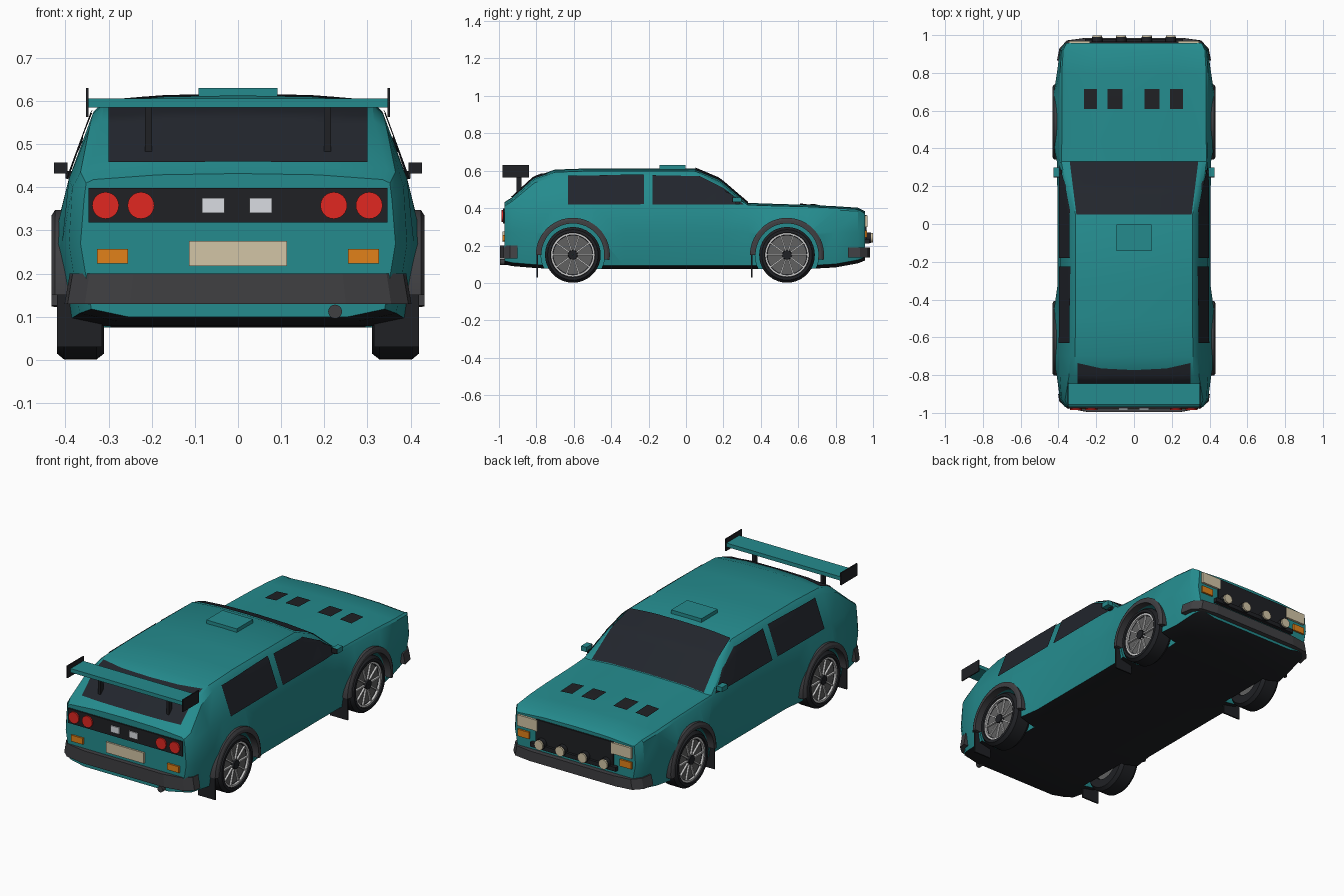
import bpy, bmesh, math
from mathutils import Vector
from mathutils.bvhtree import BVHTree

if "Cube" in bpy.data.objects:
    bpy.data.objects.remove(bpy.data.objects["Cube"])

def material(name, r, g, b):
    m = bpy.data.materials.new(name)
    m.diffuse_color = (r, g, b, 1)
    m.use_nodes = True
    m.node_tree.nodes["Principled BSDF"].inputs["Base Color"].default_value = m.diffuse_color
    return m

TEAL = material("teal_paint", .018, .26, .27)
BLACK = material("black", .014, .015, .018)
GLASS = material("dark_glass", .016, .019, .026)
GREY = material("bumper_grey", .05, .05, .055)
SILVER = material("silver", .55, .55, .53)
RIM = material("rim_grey", .12, .12, .12)
RED = material("red_lens", .75, .02, .015)
ORANGE = material("orange_lens", .75, .22, .01)
CREAM = material("cream", .65, .56, .38)
WHITE = material("white", .7, .72, .76)

def finish(name, bm, *mats):
    bmesh.ops.recalc_face_normals(bm, faces=bm.faces)
    me = bpy.data.meshes.new(name)
    bm.to_mesh(me)
    bm.free()
    for m in mats:
        me.materials.append(m)
    ob = bpy.data.objects.new(name, me)
    bpy.context.collection.objects.link(ob)
    return ob

def smooth(ob, deg=30):
    bpy.ops.object.select_all(action='DESELECT')
    ob.select_set(True)
    bpy.context.view_layer.objects.active = ob
    bpy.ops.object.shade_smooth_by_angle(angle=math.radians(deg))

def box(name, x, y, z, mat):
    """Box from (min, max) ranges."""
    bm = bmesh.new()
    bmesh.ops.create_cube(bm, size=1)
    for v in bm.verts:
        v.co = [a + (b - a) * (c + .5) for (a, b), c in zip((x, y, z), v.co)]
    return finish(name, bm, mat)

def sides(name, x, y, z, mat):
    for s, tag in ((1, "right"), (-1, "left")):
        box(f"{name}_{tag}", sorted((s * x[0], s * x[1])), y, z, mat)

def disc(name, x, y, z, r, depth, mat):
    bpy.ops.mesh.primitive_cylinder_add(vertices=24, radius=r, depth=depth, location=(x, y, z),
                                        rotation=(math.pi / 2, 0, 0))
    ob = bpy.context.object
    ob.name = name
    ob.data.materials.append(mat)
    smooth(ob)

def revolve(name, profile, s, y, z, mat, a0=0, a1=360, n=36):
    """Turn a closed (x, radius) profile around an axle parallel to x."""
    bm = bmesh.new()
    full = a1 - a0 == 360
    rings = []
    for i in range(n if full else n + 1):
        a = math.radians(a0 + (a1 - a0) * i / n)
        rings.append([bm.verts.new((s * x, y + r * math.cos(a), z + r * math.sin(a))) for x, r in profile])
    pairs = list(zip(rings, rings[1:])) + ([(rings[-1], rings[0])] if full else [])
    m = len(profile)
    for p, q in pairs:
        for k in range(m):
            bm.faces.new((p[k], p[(k + 1) % m], q[(k + 1) % m], q[k]))
    if not full:
        bm.faces.new(rings[0])
        bm.faces.new(rings[-1])
    ob = finish(name, bm, mat)
    smooth(ob)
    return ob

# Body loft: y, floor z, widest half width, belt z, shoulder x, shoulder z, roof half width, top z
sections = [
    (-.97, .10, .365, .37, .352, .41, .335, .432),
    (-.93, .09, .392, .40, .365, .435, .345, .458),
    (-.81, .08, .408, .42, .345, .535, .315, .568),
    (-.70, .075, .428, .42, .337, .57, .312, .606),
    (-.50, .075, .43, .42, .335, .575, .31, .613),
    (-.33, .075, .406, .42, .335, .575, .31, .613),
    (.05, .075, .406, .42, .335, .575, .31, .611),
    (.18, .075, .406, .42, .355, .515, .33, .556),
    (.33, .075, .408, .405, .385, .417, .36, .428),
    (.44, .075, .43, .402, .382, .413, .36, .424),
    (.66, .075, .43, .396, .382, .407, .36, .417),
    (.80, .083, .408, .390, .382, .400, .36, .410),
    (.92, .105, .392, .383, .375, .393, .355, .402),
    (.958, .12, .365, .36, .358, .37, .345, .382),
]
bm = bmesh.new()
rings = []
for y, z0, wm, zb, ws, zs, wr, zt in sections:
    half = [(0, z0), (wm - .11, z0), (wm - .025, z0 + .018), (wm, .27), (min(.392, wm - .008), zb),
            (ws, zs), (wr, zt - .014), (wr * .55, zt - .003), (0, zt)]
    ring = half + [(-x, z) for x, z in half[-2:0:-1]]
    rings.append([bm.verts.new((x, y, z)) for x, z in ring])
n = len(rings[0])
for p, q in zip(rings, rings[1:]):
    for k in range(n):
        f = bm.faces.new((p[k], p[(k + 1) % n], q[(k + 1) % n], q[k]))
        f.material_index = 1 if k in (0, 1, n - 1, n - 2) else 0
bm.faces.new(rings[0])
bm.faces.new(rings[-1])
bmesh.ops.recalc_face_normals(bm, faces=bm.faces)
skin = BVHTree.FromBMesh(bm)
body = finish("body", bm, TEAL, BLACK)

# Wheel wells cut from the body
WHEELS = (("rear", -.605), ("front", .54))
for tag, y in WHEELS:
    for s in (1, -1):
        bpy.ops.mesh.primitive_cylinder_add(vertices=40, radius=.17, depth=.2, location=(s * .395, y, .15),
                                            rotation=(0, math.pi / 2, 0))
        cutter = bpy.context.object
        cutter.hide_render = True
        cutter.data.materials.append(TEAL)
        mod = body.modifiers.new("well", 'BOOLEAN')
        mod.operation, mod.solver, mod.object = 'DIFFERENCE', 'EXACT', cutter
        bpy.context.view_layer.objects.active = body
        bpy.ops.object.modifier_apply(modifier=mod.name)
        bpy.data.objects.remove(cutter)
smooth(body, 28)

def decal(name, quads, direction, mat, n=10):
    """Patches projected on the body skin and lifted a little."""
    bm = bmesh.new()
    d = Vector(direction)
    for quad in quads:
        a, b, c, e = map(Vector, quad)
        grid = []
        for i in range(n + 1):
            row = []
            for j in range(n + 1):
                p = a.lerp(b, i / n).lerp(e.lerp(c, i / n), j / n)
                hit, nor, _, _ = skin.ray_cast(p - d * 2, d)
                row.append(bm.verts.new((hit - d * .003 + nor * .003) if hit else p))
            grid.append(row)
        for i in range(n):
            for j in range(n):
                bm.faces.new((grid[i][j], grid[i + 1][j], grid[i + 1][j + 1], grid[i][j + 1]))
    smooth(finish(name, bm, mat))

# Glass
decal("windscreen", [[(-.34, .33, 0), (.34, .33, 0), (.305, .05, 0), (-.305, .05, 0)]], (0, 0, -1), GLASS, 14)
decal("rear_window", [[(-.30, 0, .457), (.30, 0, .457), (.30, 0, .582), (-.30, 0, .582)]], (0, 1, 0), GLASS, 14)
for s, tag in ((1, "right"), (-1, "left")):
    decal("rear_side_window_" + tag, [[(0, -.63, .418), (0, -.225, .42), (0, -.225, .578), (0, -.63, .572)]],
          (-s, 0, 0), GLASS)
    decal("front_side_window_" + tag, [[(0, -.18, .418), (0, .07, .418), (0, .07, .570), (0, -.18, .575)],
                                       [(0, .07, .418), (0, .31, .418), (0, .20, .505), (0, .07, .570)]],
          (-s, 0, 0), GLASS)

# Bonnet vents and roof scoop
for i, (a, b) in enumerate(((-.265, -.195), (-.14, -.06), (.055, .135), (.19, .26))):
    decal(f"bonnet_vent_{i}", [[(a, .61, 0), (b, .61, 0), (b, .715, 0), (a, .715, 0)]], (0, 0, -1), BLACK, 4)
box("roof_scoop", (-.092, .092), (-.142, -.003), (.60, .63), TEAL)

# Wheels, arch flares and mud flaps
tyre = [(.31, .09), (.31, .135), (.328, .149), (.403, .149), (.42, .135), (.42, .12), (.405, .115), (.39, .09)]
for tag, y in WHEELS:
    for s, side in ((1, "right"), (-1, "left")):
        name = f"{tag}_{side}"
        revolve("tyre_" + name, tyre, s, y, .15, BLACK)
        revolve("rim_dish_" + name, [(.33, .001), (.33, .112), (.398, .116), (.398, .001)], s, y, .15, RIM)
        revolve("rim_ring_" + name, [(.39, .107), (.39, .12), (.412, .12), (.412, .107)], s, y, .15, SILVER)
        revolve("hub_" + name, [(.39, .001), (.39, .027), (.415, .024), (.415, .001)], s, y, .15, BLACK)
        bm = bmesh.new()
        for k in range(10):
            a = k * math.tau / 10
            ca, sa = math.cos(a), math.sin(a)
            new = bmesh.ops.create_cube(bm, size=1)["verts"]
            for v in new:
                r, t = .066 + v.co.y * .09, v.co.z * .008
                v.co = (s * (.402 + v.co.x * .012), y + r * ca - t * sa, .15 + r * sa + t * ca)
        finish("spokes_" + name, bm, SILVER)
        revolve("arch_flare_" + name, [(.39, .168), (.39, .198), (.424, .198), (.432, .185), (.432, .168)],
                s, y, .15, GREY, -8, 180, 28)
    sides("mud_flap_" + tag, (.315, .42), (y - .193, y - .185), (.03, .15), BLACK)

def bumper(name, outline, z0, z1):
    """Plan outline (right half) mirrored and extruded upward."""
    bm = bmesh.new()
    pts = outline + [(-x, y) for x, y in outline[::-1]]
    f = bm.faces.new([bm.verts.new((x, y, z0)) for x, y in pts])
    up = bmesh.ops.extrude_face_region(bm, geom=[f])["geom"]
    for v in up:
        if isinstance(v, bmesh.types.BMVert):
            v.co.z = z1
            v.co.x *= .97
    finish(name, bm, GREY)

bumper("rear_bumper", [(.25, -.995), (.355, -.975), (.395, -.94), (.402, -.90), (.36, -.90)], .13, .20)
bumper("front_bumper", [(.26, .985), (.355, .972), (.395, .93), (.408, .865), (.36, .865)], .135, .19)

# Tail panel
box("tail_panel", (-.347, .347), (-.978, -.96), (.318, .398), BLACK)
for x in (-.307, -.225, .222, .304):
    disc("tail_lamp", x, -.978, .358, .031, .016, RED)
for x in (-.057, .053):
    box("reverse_lamp", (x - .026, x + .026), (-.984, -.97), (.34, .375), WHITE)
sides("rear_indicator", (.255, .327), (-.98, -.96), (.223, .257), ORANGE)
box("number_plate", (-.114, .114), (-.98, -.96), (.218, .276), CREAM)
disc("exhaust", .225, -.95, .112, .016, .09, GREY)

# Nose
box("grille", (-.235, .235), (.945, .966), (.215, .362), BLACK)
sides("headlamp", (.225, .345), (.945, .970), (.30, .36), CREAM)
sides("front_indicator", (.275, .345), (.945, .968), (.243, .28), ORANGE)
box("lamp_bar", (-.26, .26), (.95, .98), (.212, .235), BLACK)
for x in (-.195, -.068, .068, .195):
    disc("spot_lamp_housing", x, .975, .242, .028, .03, BLACK)
    disc("spot_lamp", x, .991, .242, .026, .016, CREAM)

# Rear wing
box("wing_blade", (-.35, .35), (-.955, -.845), (.585, .606), TEAL)
sides("wing_end_plate", (.346, .352), (-.98, -.84), (.563, .63), BLACK)
sides("wing_post", (.199, .215), (-.905, -.88), (.465, .59), BLACK)

# Door mirrors
sides("door_mirror", (.395, .427), (.252, .298), (.432, .458), TEAL)
sides("mirror_face", (.395, .427), (.247, .252), (.432, .458), BLACK)
sides("mirror_stalk", (.375, .40), (.265, .285), (.42, .438), BLACK)
